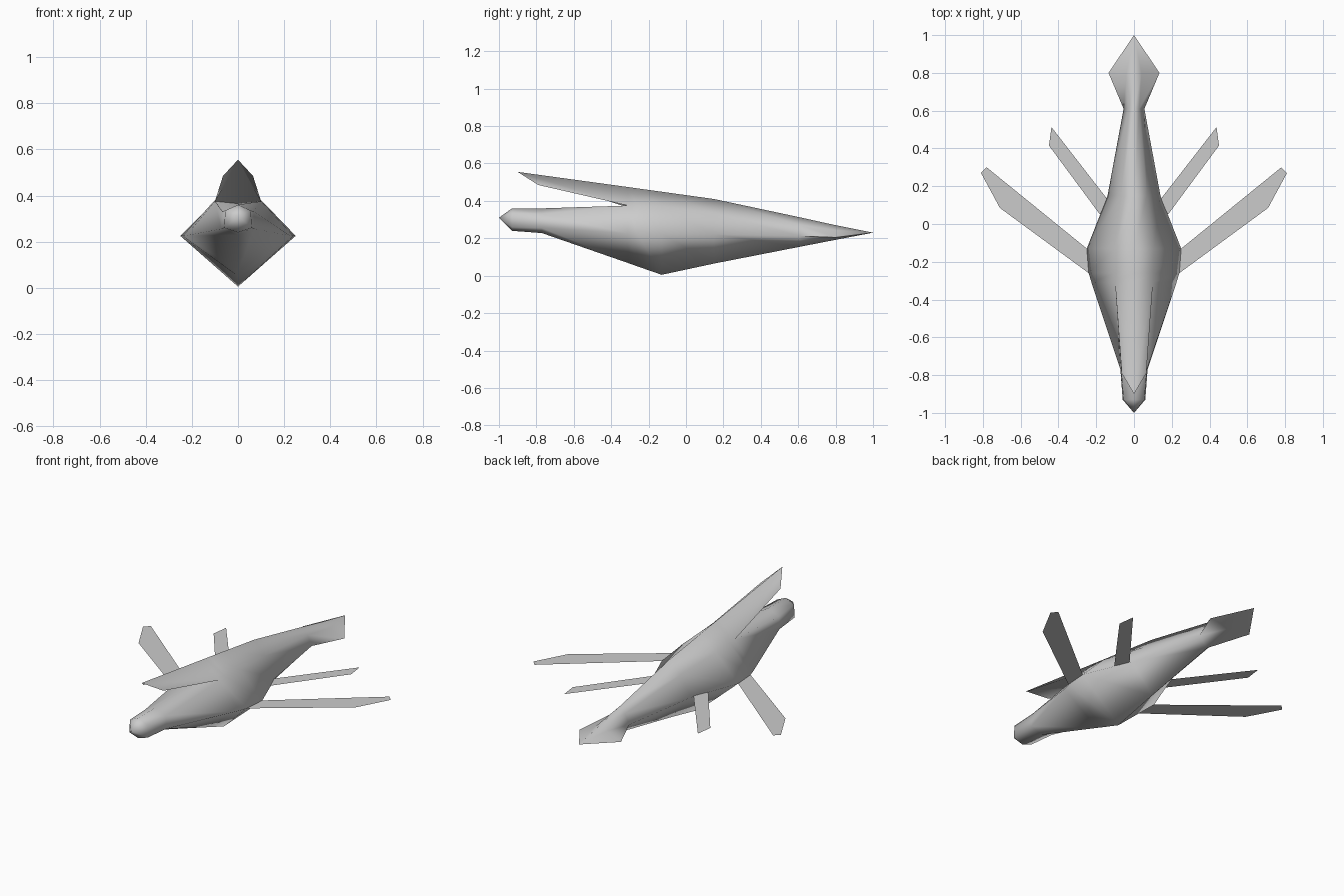
import bpy, bmesh, math

cube = bpy.data.objects.get("Cube")
if cube:
    bpy.data.objects.remove(cube)

grey = bpy.data.materials.new("plain_grey")
grey.use_nodes = True
colour = (0.6, 0.6, 0.6, 1)
grey.diffuse_color = colour
grey.node_tree.nodes["Principled BSDF"].inputs["Base Color"].default_value = colour


def finish(name, bm, smooth):
    bmesh.ops.remove_doubles(bm, verts=bm.verts, dist=0.0005)
    bmesh.ops.recalc_face_normals(bm, faces=bm.faces)
    mesh = bpy.data.meshes.new(name)
    bm.to_mesh(mesh)
    bm.free()
    mesh.materials.append(grey)
    obj = bpy.data.objects.new(name, mesh)
    bpy.context.collection.objects.link(obj)
    if smooth:
        bpy.ops.object.select_all(action="DESELECT")
        bpy.context.view_layer.objects.active = obj
        obj.select_set(True)
        bpy.ops.object.shade_smooth_by_angle(angle=math.radians(100))
    return obj


def face(bm, points):
    bm.faces.new([bm.verts.new(p) for p in points])


def ring(y, top, ux, uz, sx, sz, bottom):
    """Six-sided section: ridge, upper flank, side edge, keel and mirror."""
    return [(0, y, top), (ux, y, uz), (sx, y, sz),
            (0, y, bottom), (-sx, y, sz), (-ux, y, uz)]


def loft(bm, rings):
    for a, b in zip(rings, rings[1:]):
        for i in range(6):
            j = (i + 1) % 6
            face(bm, [a[i], a[j], b[j], b[i]])


def point(y, z):
    return [(0, y, z)] * 6


# Head and lower jaw, running back to the notch under the crest
throat = (0.10, 0.375, 0.225, 0.226, 0.068)
notch_y = -0.31
bm = bmesh.new()
loft(bm, [
    point(-1.0, 0.31),
    ring(-0.93, 0.36, 0.055, 0.335, 0.06, 0.26, 0.24),
    ring(-0.77, 0.36, 0.068, 0.33, 0.072, 0.255, 0.228),
    ring(notch_y, 0.365, *throat),
])

# Trunk and tail with its flat side flukes
loft(bm, [
    ring(notch_y, 0.474, *throat),
    ring(-0.26, 0.467, 0.105, 0.375, 0.24, 0.225, 0.05),
    ring(-0.13, 0.449, 0.105, 0.37, 0.25, 0.225, 0.005),
    ring(0.15, 0.41, 0.068, 0.335, 0.14, 0.222, 0.065),
    ring(0.61, 0.312, 0.028, 0.27, 0.055, 0.212, 0.155),
    ring(0.80, 0.27, 0.04, 0.243, 0.135, 0.205, 0.192),
    point(1.0, 0.23),
])

# Crest sweeping forward over the head
apex = (0, -0.90, 0.555)
for s in (1, -1):
    tip = (s * 0.065, -0.79, 0.485)
    notch = (s * 0.10, notch_y, 0.375)
    face(bm, [apex, tip, notch, (0, notch_y, 0.474)])
    face(bm, [apex, (0, notch_y, 0.365), notch, tip])

# Merging also collapses the pointed ends of the lofts
bmesh.ops.remove_doubles(bm, verts=bm.verts, dist=0.0005)
bmesh.ops.dissolve_degenerate(bm, dist=0.0005, edges=bm.edges)
finish("body", bm, True)

# Flat flippers
flippers = {
    "front_flipper": [(0.24, -0.26), (0.71, 0.085), (0.81, 0.27),
                      (0.78, 0.30), (0.25, -0.13)],
    "rear_flipper": [(0.18, 0.05), (0.45, 0.415), (0.437, 0.513),
                     (0.14, 0.13)],
}
for name, outline in flippers.items():
    for side, s in (("left", 1), ("right", -1)):
        bm = bmesh.new()
        points = [(s * x, y, 0.225) for x, y in outline]
        face(bm, points if s > 0 else points[::-1])
        finish(side + "_" + name, bm, False)
